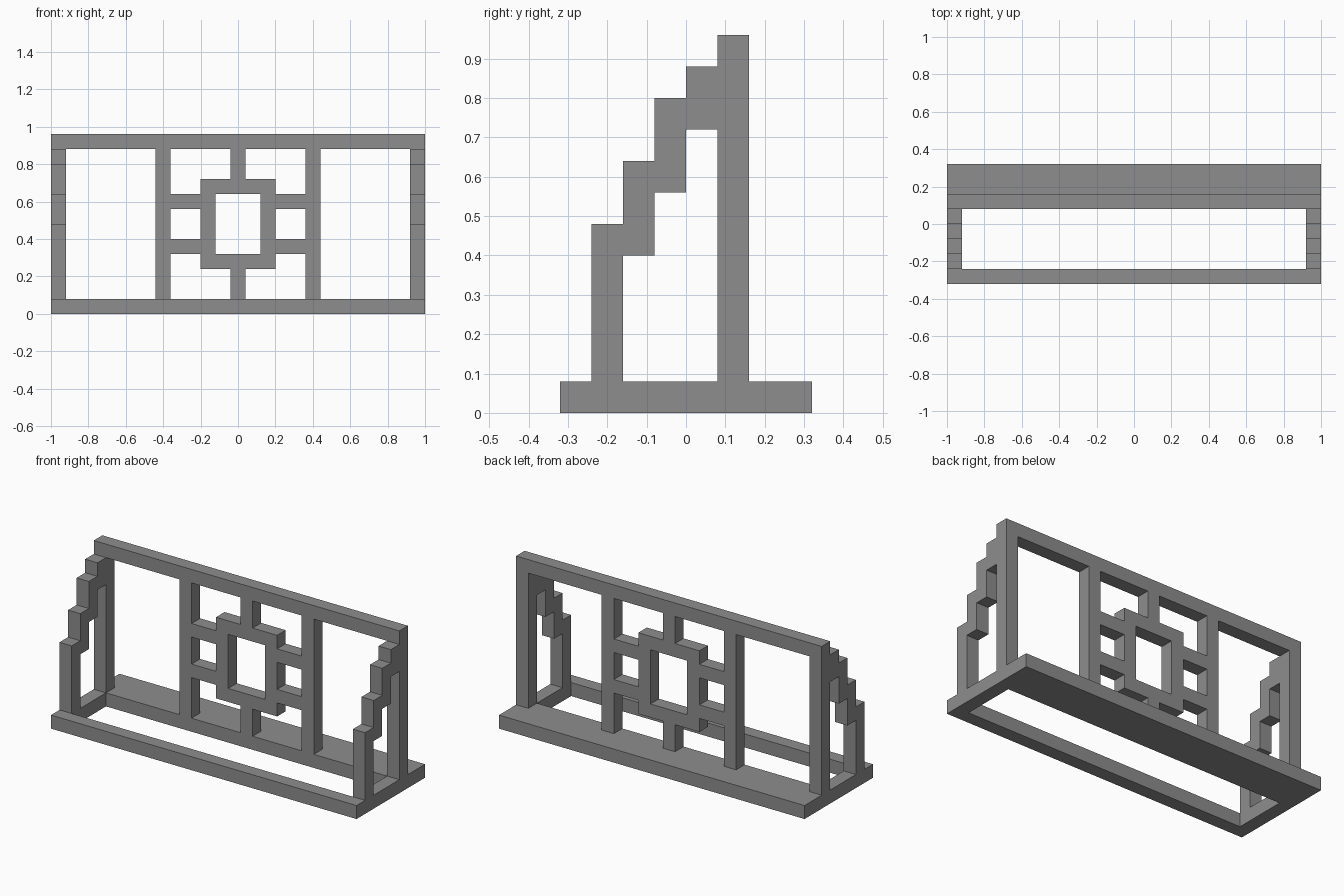
import bpy
import bmesh

U = 0.08  # width of one timber; all outlines are in this unit

if "Cube" in bpy.data.objects:
    bpy.data.objects.remove(bpy.data.objects["Cube"])

grey = bpy.data.materials.new("plain grey")
grey.use_nodes = True
colour = (0.27, 0.27, 0.27, 1)
grey.diffuse_color = colour
grey.node_tree.nodes["Principled BSDF"].inputs["Base Color"].default_value = colour


def cut_board(name, loops, place, start, end):
    """Extrude an outline with holes from start to end; place maps (u, v, depth) to xyz."""
    curve = bpy.data.curves.new(name, "CURVE")
    curve.dimensions = "2D"
    curve.fill_mode = "BOTH"
    curve.extrude = (end - start) / 2
    for loop in loops:
        spline = curve.splines.new("POLY")
        spline.points.add(len(loop) - 1)
        for point, (u, v) in zip(spline.points, loop):
            point.co = (u, v, 0, 1)
        spline.use_cyclic_u = True
    temp = bpy.data.objects.new(name + " outline", curve)
    bpy.context.collection.objects.link(temp)
    bpy.context.view_layer.update()
    graph = bpy.context.evaluated_depsgraph_get()
    mesh = bpy.data.meshes.new_from_object(temp.evaluated_get(graph))
    bpy.data.objects.remove(temp)
    bpy.data.curves.remove(curve)

    bm = bmesh.new()
    bm.from_mesh(mesh)
    bmesh.ops.remove_doubles(bm, verts=bm.verts, dist=0.001)
    for vert in bm.verts:
        u, v, w = vert.co
        vert.co = [c * U for c in place(u, v, w + (start + end) / 2)]
    bmesh.ops.recalc_face_normals(bm, faces=bm.faces)
    for face in bm.faces:
        face.smooth = False
        face.material_index = 0
    bm.to_mesh(mesh)
    bm.free()
    mesh.name = name
    mesh.materials.clear()
    mesh.materials.append(grey)
    obj = bpy.data.objects.new(name, mesh)
    bpy.context.collection.objects.link(obj)


def rect(u0, v0, u1, v1):
    return [(u0, v0), (u1, v0), (u1, v1), (u0, v1)]


def flip(loop):
    return [(-u, v) for u, v in reversed(loop)]


def flat(u, v, w):
    return (u, v, w)


def upright(u, v, w):
    return (u, w, v)


def sideways(u, v, w):
    return (w, u, v)


# Base: wide rear shelf, thin front and side rails
cut_board("base_frame", [rect(-12.5, -4, 12.5, 4), rect(-11.5, -3, 11.5, 1)],
          flat, 0, 1)

# Back: posts, top rail and central lattice in one board
half = [(0.5, 1), (0.5, 3), (2.5, 3), (2.5, 4), (4.5, 4), (4.5, 1), (5.5, 1),
        (5.5, 11), (11.5, 11), (11.5, 1), (12.5, 1), (12.5, 12)]
upper_gap = [(4.5, 8), (4.5, 11), (0.5, 11), (0.5, 9), (2.5, 9), (2.5, 8)]
side_gap = rect(2.5, 5, 4.5, 7)
window = rect(-1.5, 4, 1.5, 8)
cut_board("back_lattice",
          [half + flip(half), upper_gap, flip(upper_gap), side_gap, flip(side_gap), window],
          upright, 1, 2)

# Sides: stepped armrests rising from the front post to the back
steps = [(-3, 1), (-3, 6), (-2, 6), (-2, 8), (-1, 8), (-1, 10), (0, 10), (0, 11),
         (1, 11), (1, 9), (0, 9), (0, 7), (-1, 7), (-1, 5), (-2, 5), (-2, 1)]
cut_board("left_stepped_side", [steps], sideways, 11.5, 12.5)
cut_board("right_stepped_side", [steps], sideways, -12.5, -11.5)
